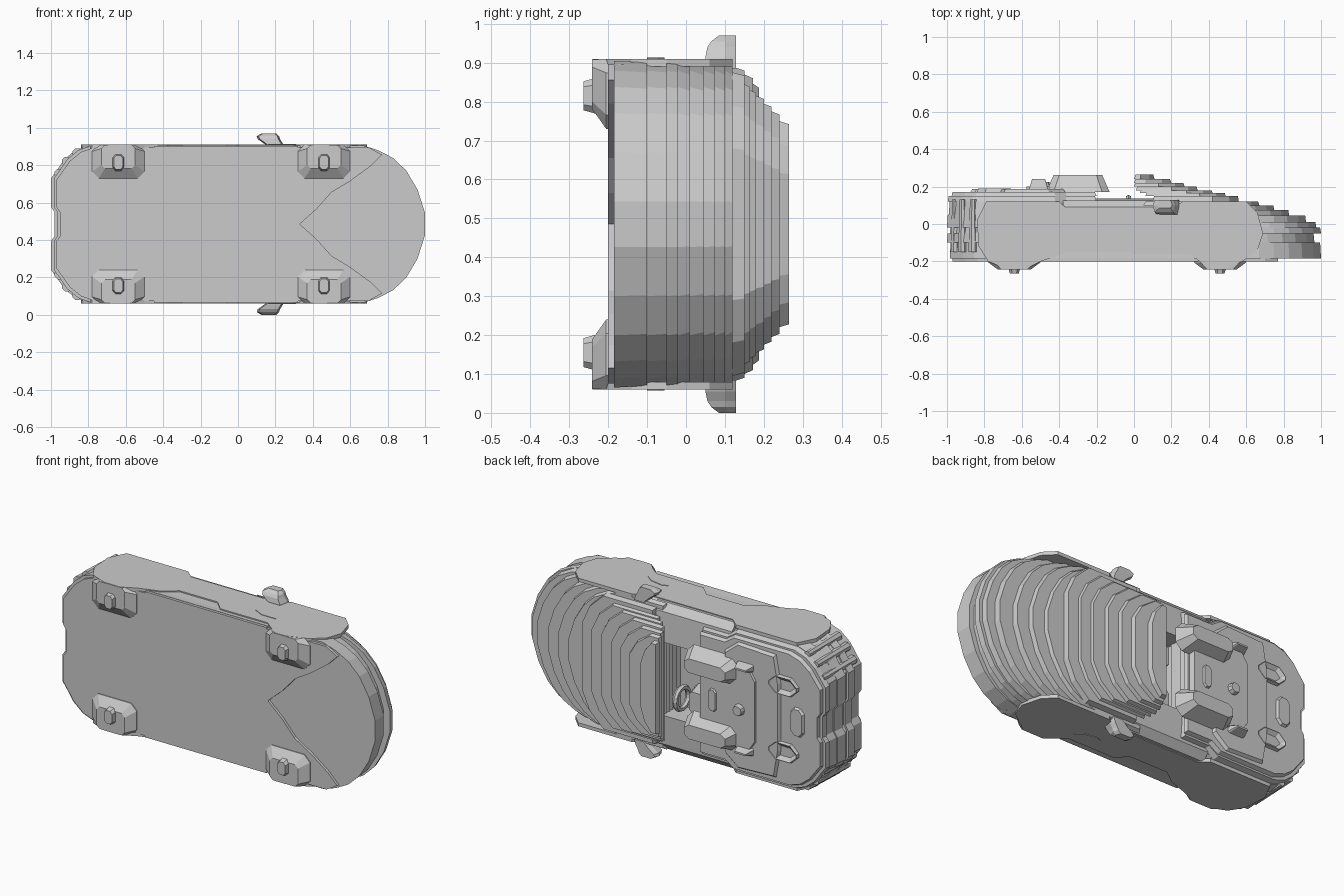
import bpy, bmesh, math

if "Cube" in bpy.data.objects:
    bpy.data.objects.remove(bpy.data.objects["Cube"], do_unlink=True)

grey = bpy.data.materials.new("plain grey")
grey.use_nodes = True
grey.diffuse_color = (0.6, 0.6, 0.6, 1)
bsdf = grey.node_tree.nodes["Principled BSDF"]
bsdf.inputs["Base Color"].default_value = (0.6, 0.6, 0.6, 1)
bsdf.inputs["Roughness"].default_value = 0.8

MID = 0.485      # centre line of the car, which lies on its side
HALF = 0.42      # half of the body width


def finish(name, bm):
    bmesh.ops.remove_doubles(bm, verts=bm.verts, dist=0.0005)
    bmesh.ops.recalc_face_normals(bm, faces=bm.faces)
    mesh = bpy.data.meshes.new(name)
    bm.to_mesh(mesh)
    bm.free()
    mesh.materials.append(grey)
    obj = bpy.data.objects.new(name, mesh)
    bpy.context.collection.objects.link(obj)
    return obj


def loft(name, rings):
    """Closed solid through rings of equally many points."""
    bm = bmesh.new()
    rows = [[bm.verts.new(p) for p in ring] for ring in rings]
    n = len(rows[0])
    for a, b in zip(rows, rows[1:]):
        for i in range(n):
            bm.faces.new((a[i], a[(i + 1) % n], b[(i + 1) % n], b[i]))
    bm.faces.new(rows[0])
    bm.faces.new(rows[-1])
    return finish(name, bm)


def mirrored(half_pts):
    """Plan outline from (x, offset from centre line)."""
    return [(x, MID + h) for x, h in half_pts] + [(x, MID - h) for x, h in reversed(half_pts)]


def slab(name, plan, y0, y1, shrink=0.0):
    """Plan outline raised from y0 to y1, its top edge drawn in by shrink."""
    cx = sum(p[0] for p in plan) / len(plan)
    cz = sum(p[1] for p in plan) / len(plan)
    wx = max(abs(p[0] - cx) for p in plan)
    wz = max(abs(p[1] - cz) for p in plan)
    kx, kz = 1 - shrink / wx, 1 - shrink / wz
    return loft(name, [[(x, y0, z) for x, z in plan],
                       [(cx + (x - cx) * kx, y1, cz + (z - cz) * kz) for x, z in plan]])


def panel(x, z, a, b, c=0.3):
    """Rectangle with cut corners, half sizes a and b."""
    k = c * min(a, b)
    return [(x + sx * u, z + sz * v) for sx, sz, u, v in (
        (1, 1, a, b - k), (1, 1, a - k, b), (-1, 1, a - k, b), (-1, 1, a, b - k),
        (-1, -1, a, b - k), (-1, -1, a - k, b), (1, -1, a - k, b), (1, -1, a, b - k))]


def nose(xf, half=HALF):
    shape = ((.33, 1), (.25, .94), (.17, .84), (.1, .68), (.04, .44), (0, .14))
    return [(xf - d, half * f) for d, f in shape]


def tail(xr, half=HALF):
    shape = ((.02, .15), (0, .22), (0, .58), (.03, .68), (.07, .82), (.13, .94), (.2, 1))
    return [(xr + d, half * f) for d, f in shape]


# Floor pan with its pointed front edge
point = [(.7, .41), (.77, .37), (.71, .31), (.6, .23), (.5, .17), (.42, .08), (.33, 0)]
slab("floor_pan", mirrored(tail(-.97, .41) + point), -.2, -.16)

# Terraced lower body
for i, (y0, y1, xr, xf) in enumerate(((-.185, -.1, -.985, 1), (-.1, -.05, -1, .965),
                                      (-.05, -.02, -.985, 1))):
    slab(f"lower_body_{i}", mirrored(tail(xr) + nose(xf)), y0, y1, .005)

# Hood terraces, ending at the cockpit
y = -.02
for i, (top, xf) in enumerate(((.01, .975), (.045, .92), (.075, .83), (.1, .75), (.12, .67))):
    slab(f"hood_step_{i}", mirrored([(.05, HALF)] + nose(xf)), y, top, .012)
    y = top

# Windscreen terraces, overhanging the cockpit
for i, (top, xr, xf, half) in enumerate(((.15, .1, .56, .39), (.165, .06, .49, .36),
                                         (.18, .03, .42, .345), (.2, .01, .34, .33),
                                         (.22, 0, .27, .31), (.24, 0, .2, .29),
                                         (.265, 0, .11, .265))):
    back = min(.14, (xf - xr) * .7)
    plan = [(xr, half), (xf - back, half), (xf - back * .35, half * .78), (xf, half * .5)]
    slab(f"windscreen_step_{i}", mirrored(plan), y, top, .008)
    y = top

# Rear deck terraces
y = -.02
for i, (top, xr, half) in enumerate(((.05, -1, .42), (.12, -.99, .42),
                                     (.15, -.995, .405), (.172, -.975, .385))):
    plan = tail(xr, half) + [(-.42, half), (-.36, half - .04), (-.2, half - .04)]
    slab(f"rear_deck_{i}", mirrored(plan), y, top, .01)
    y = top
slab("deck_shoulders", mirrored([(-.73, .2), (-.7, .36), (-.45, .37), (-.36, .3)]), .16, .188, .02)
slab("engine_cover", mirrored([(-.58, .18), (-.54, .24), (-.22, .24)]), .17, .2, .01)

# Parts repeated on both sides
for s, side in ((1, "upper"), (-1, "lower")):
    def out(h):
        return MID + s * h

    # Cockpit rail
    loft(f"{side}_cockpit_rail", [[(x, a, out(h)) for a, h in (
        (-.04, .21), (-.04, .42), (.09, .42), (.125, .38), (.135, .21))] for x in (-.38, .12)])

    # Side plate running over both wheel arches
    side_profile = [(-.84, .02), (-.79, .12), (-.4, .12), (-.35, .075), (.2, .075), (.26, .12),
                    (.6, .12), (.66, .06), (.69, -.05), (.66, -.14), (.58, -.2), (.47, -.24),
                    (.4, -.24), (.3, -.16), (0, -.16), (-.06, -.1), (-.3, -.1), (-.38, -.16),
                    (-.5, -.2), (-.58, -.24), (-.68, -.24), (-.78, -.2), (-.83, -.12)]
    loft(f"{side}_side_plate", [[(x, v, out(h)) for x, v in side_profile] for h in (.405, .425)])
    loft(f"{side}_sill", [[(x, v, out(h)) for x, v in (
        (-.45, -.2), (.32, -.2), (.32, -.1), (-.45, -.1))] for h in (.38, .418)])
    loft(f"{side}_side_slot", [[(x, v, out(h)) for x, v in (
        (.16, -.07), (.19, -.055), (.27, -.07), (.31, -.1), (.22, -.1))] for h in (.42, .428)])

    # Wheels showing under the floor
    for x, end in ((-.64, "rear"), (.46, "front")):
        foot = panel(x, out(.335), .14, .09, .4)
        tread = panel(x, out(.36), .09, .063, .3)
        loft(f"{side}_{end}_wheel", [[(a, -.18, b) for a, b in foot],
                                     [(a, -.205, b) for a, b in foot],
                                     [(a, -.242, b) for a, b in tread]])
        slab(f"{side}_{end}_wheel_knob", panel(x, out(.33), .042, .055, .5), -.2, -.264, .018)

    # Wing mirror on a short arm
    loft(f"{side}_mirror", [
        [(a, v, out(h)) for a, v in ((x - w, low), (x + w, low), (x + w + .01, .1),
                                     (x + w, .128), (x - w, .128), (x - w - .01, .1))]
        for x, w, low, h in ((.21, .03, .05, .4), (.19, .04, .05, .43), (.165, .05, .055, .455),
                             (.16, .05, .065, .47), (.165, .03, .085, .485))])

    # Headrest, its rear fin and the seat
    slab(f"{side}_headrest", panel(-.3, out(.19), .17, .08, .5), .17, .262, .04)
    slab(f"{side}_headrest_fin", panel(-.51, out(.24), .06, .03), .16, .24, .025)
    slab(f"{side}_seat", panel(-.12, out(.13), .08, .08), -.04, .06, .02)

    # Hollow tail lamp frame on the rear deck
    lamp = panel(-.745, out(.19), .1, .06, .8)
    obj = slab(f"{side}_tail_lamp", lamp, .15, .19, .012)
    bm = bmesh.new()
    bm.from_mesh(obj.data)
    face = max(bm.faces, key=lambda f: f.calc_center_median().y)
    bmesh.ops.inset_region(bm, faces=[face], thickness=.022)
    for v in face.verts:
        v.co.y -= .018
    bm.to_mesh(obj.data)
    bm.free()

    # Upright ribs on the rear corner
    for i, (x, h) in enumerate(((-.955, .27), (-.915, .335), (-.86, .38))):
        slab(f"{side}_rear_rib_{i}", panel(x, out(h), .025, .025, .6), -.15, .13, .008)

# Centre deck details
slab("centre_slot", panel(-.83, MID, .05, .09, .6), .16, .186, .015)
slab("deck_vent", panel(-.31, MID, .03, .07, .6), .19, .21, .01)
cap = [(-.48 + .035 * math.cos(t * math.pi / 5), MID - .01 + .035 * math.sin(t * math.pi / 5))
       for t in range(10)]
slab("fuel_cap", cap, .19, .225, .008)

# Steering wheel in the cockpit
bpy.ops.mesh.primitive_torus_add(major_segments=16, minor_segments=6, major_radius=.06,
                                 minor_radius=.016, location=(-.03, .08, MID - .11),
                                 rotation=(0, math.pi / 2, 0))
wheel = bpy.context.object
wheel.name = "steering_wheel"
wheel.data.materials.append(grey)
